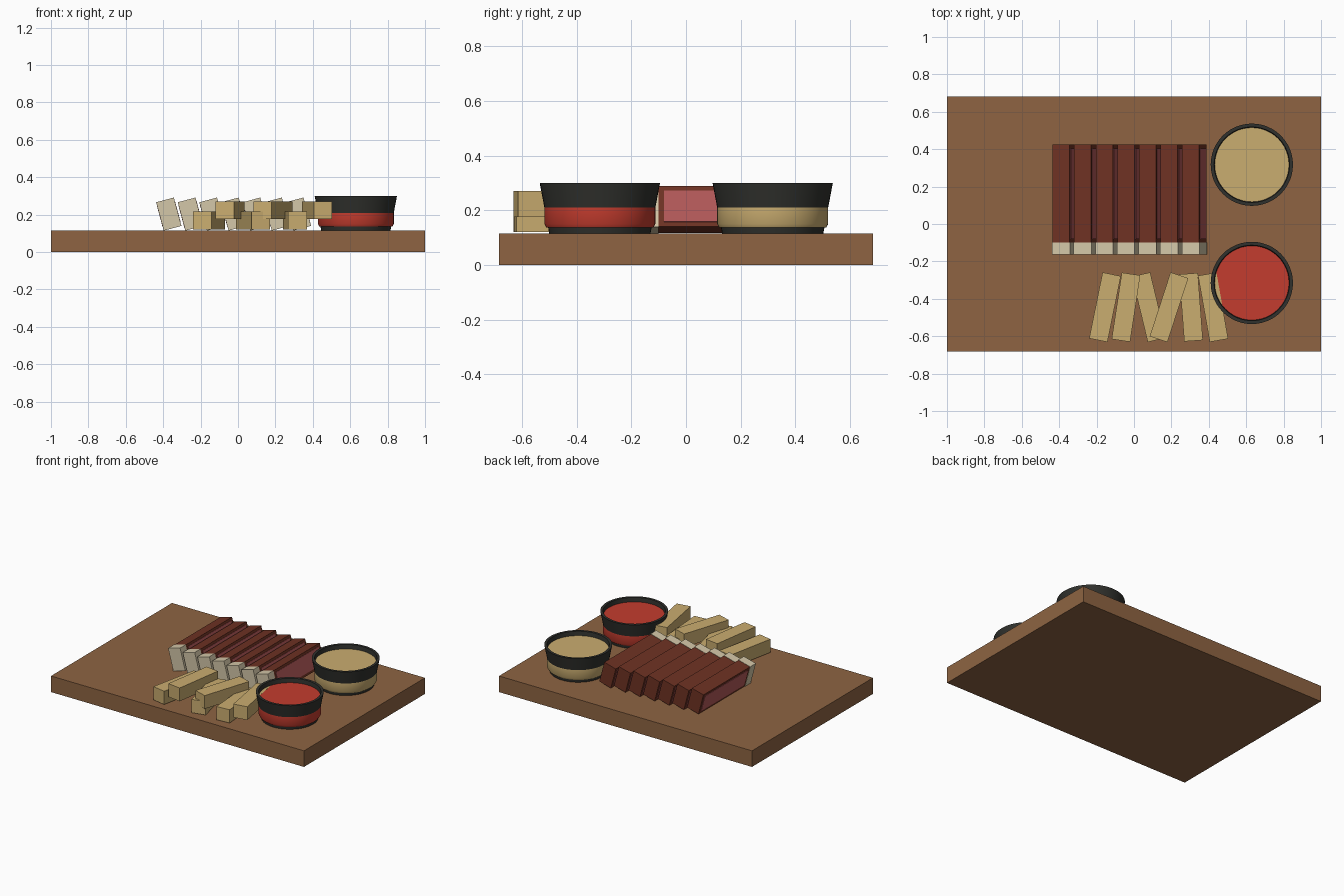
import bpy
import math
from mathutils import Matrix

cube = bpy.data.objects.get("Cube")
if cube:
    bpy.data.objects.remove(cube, do_unlink=True)


def linear(c):
    c /= 255
    return c / 12.92 if c <= 0.04045 else ((c + 0.055) / 1.055) ** 2.4


def material(name, *rgb):
    m = bpy.data.materials.new(name)
    m.use_nodes = True
    col = [linear(c) for c in rgb] + [1]
    m.diffuse_color = col
    bsdf = m.node_tree.nodes["Principled BSDF"]
    bsdf.inputs["Base Color"].default_value = col
    bsdf.inputs["Roughness"].default_value = 0.8
    return m


WOOD = material("wood brown", 142, 100, 66)
CRUST = material("crust brown", 110, 50, 35)
PINK = material("meat pink", 178, 88, 88)
FAT = material("fat cream", 212, 199, 168)
POTATO = material("potato yellow", 202, 173, 112)
RED = material("sauce red", 196, 60, 46)
BLACK = material("bowl black", 48, 49, 45)


def box(name, size, matrix, mat):
    bpy.ops.mesh.primitive_cube_add(size=1)
    ob = bpy.context.object
    ob.name = name
    ob.data.transform(Matrix.Diagonal((*size, 1)))
    ob.matrix_world = matrix
    ob.data.materials.append(mat)
    return ob


def lathe(name, profile, x, y, mat, segments=48):
    """Revolve a closed (radius, height) profile about a vertical axis."""
    n = len(profile)
    verts, faces = [], []
    for i in range(segments):
        a = math.tau * i / segments
        verts += [(r * math.cos(a), r * math.sin(a), z) for r, z in profile]
        j = (i + 1) % segments
        faces += [(i * n + k, j * n + k, j * n + k + 1, i * n + k + 1)
                  for k in range(n - 1)]
    # flat caps close the first and last rings
    faces.append([i * n for i in reversed(range(segments))])
    faces.append([i * n + n - 1 for i in range(segments)])
    me = bpy.data.meshes.new(name)
    me.from_pydata(verts, [], faces)
    me.materials.append(mat)
    ob = bpy.data.objects.new(name, me)
    ob.location = (x, y, 0)
    bpy.context.collection.objects.link(ob)
    bpy.ops.object.select_all(action="DESELECT")
    ob.select_set(True)
    bpy.context.view_layer.objects.active = ob
    bpy.ops.object.shade_smooth_by_angle(angle=math.radians(30))


# Serving board
BOARD_TOP = 0.115
box("board", (2, 1.366, BOARD_TOP), Matrix.Translation((0, 0, BOARD_TOP / 2)), WOOD)

# Leaning meat slices: crust, pink centre on both sides, fat at the front end
WIDTH, HEIGHT = 0.094, 0.153
lean = Matrix.Rotation(math.radians(-15), 4, "Y")
for i in range(7):
    place = Matrix.Translation((-0.37 + 0.1155 * i, 0, 0.203)) @ lean
    box(f"slice_crust_{i + 1}", (WIDTH, 0.525, HEIGHT),
        place @ Matrix.Translation((0, 0.162, 0)), CRUST)
    box(f"slice_centre_{i + 1}", (WIDTH + 0.006, 0.485, HEIGHT - 0.034),
        place @ Matrix.Translation((0, 0.162, 0)), PINK)
    box(f"slice_fat_{i + 1}", (WIDTH + 0.004, 0.064, HEIGHT + 0.004),
        place @ Matrix.Translation((0, -0.132, 0)), FAT)

# Potato sticks in two layers: x, turn in degrees, raised or not
STICKS = [(-0.155, -11.5, 0), (-0.043, -8.7, 1), (0.08, 13.5, 0),
          (0.187, -18, 1), (0.305, 4.3, 0), (0.423, 10, 1)]
for i, (x, turn, raised) in enumerate(STICKS):
    place = (Matrix.Translation((x, -0.445, 0.168 + 0.055 * raised))
             @ Matrix.Rotation(math.radians(turn), 4, "Z"))
    box(f"potato_stick_{i + 1}", (0.1, 0.36, 0.095), place, POTATO)

# Flared bowls, each with a sauce fill that shows as a band around the base
for side, y, mat in (("front", -0.315, RED), ("back", 0.317, POTATO)):
    lathe(f"{side}_bowl", [(0.185, BOARD_TOP), (0.22, 0.3), (0.202, 0.3), (0.19, 0.2)],
          0.63, y, BLACK)
    lathe(f"{side}_sauce", [(0.196, 0.137), (0.203, 0.15), (0.203, 0.21), (0.2, 0.27)],
          0.63, y, mat)
